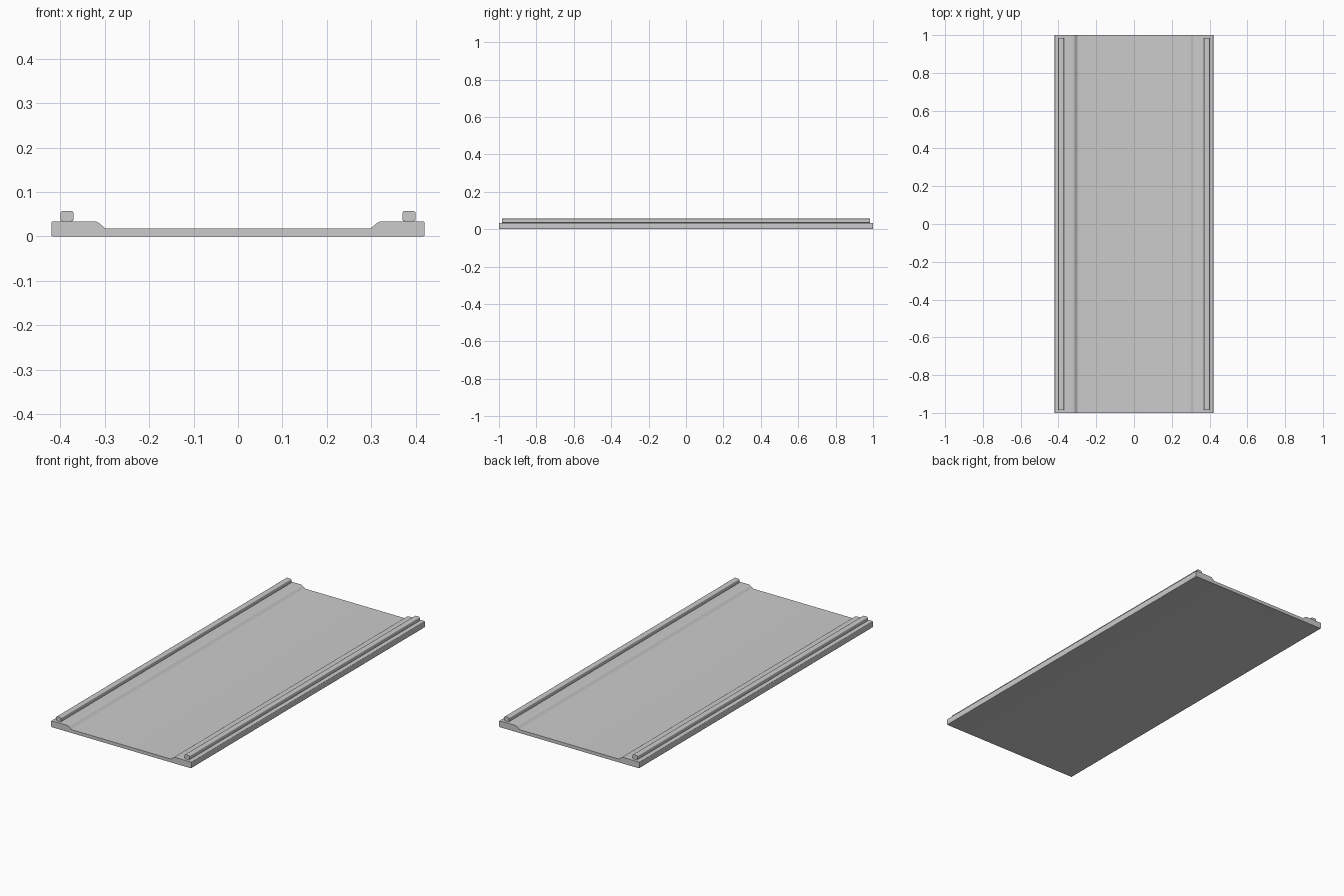
import bpy
import bmesh

old = bpy.data.objects.get("Cube")
if old:
    bpy.data.objects.remove(old, do_unlink=True)

grey = bpy.data.materials.new("light grey")
grey.use_nodes = True
colour = (0.6, 0.6, 0.6, 1)
grey.diffuse_color = colour
grey.node_tree.nodes["Principled BSDF"].inputs["Base Color"].default_value = colour


def extrude_profile(name, points, half_length):
    """Extrude an x-z outline along y; each point is (x, z, corner radius)."""
    bm = bmesh.new()
    count = len(points)
    outline = []
    for i, (x, z, radius) in enumerate(points):
        if radius == 0:
            outline.append((x, z))
            continue
        # Round the corner with a quadratic arc between its two edges
        ends = []
        for nx, nz, _ in (points[i - 1], points[(i + 1) % count]):
            length = ((nx - x) ** 2 + (nz - z) ** 2) ** 0.5
            ends.append((x + (nx - x) * radius / length, z + (nz - z) * radius / length))
        (ax, az), (bx, bz) = ends
        for step in range(5):
            t = step / 4
            u = 1 - t
            outline.append((u * u * ax + 2 * u * t * x + t * t * bx,
                            u * u * az + 2 * u * t * z + t * t * bz))
    face = bm.faces.new([bm.verts.new((x, -half_length, z)) for x, z in outline])
    moved = bmesh.ops.extrude_face_region(bm, geom=[face])["geom"]
    verts = [v for v in moved if isinstance(v, bmesh.types.BMVert)]
    bmesh.ops.translate(bm, verts=verts, vec=(0, 2 * half_length, 0))
    bmesh.ops.recalc_face_normals(bm, faces=bm.faces)
    mesh = bpy.data.meshes.new(name)
    bm.to_mesh(mesh)
    bm.free()
    mesh.materials.append(grey)
    obj = bpy.data.objects.new(name, mesh)
    bpy.context.collection.objects.link(obj)
    bpy.ops.object.select_all(action="DESELECT")
    obj.select_set(True)
    bpy.context.view_layer.objects.active = obj
    bpy.ops.object.shade_smooth_by_angle(angle=0.6)


# Deck: shallow tray with raised, sloped borders
half = [(0.42, 0, 0.004), (0.42, 0.034, 0.004), (0.317, 0.034, 0.008), (0.299, 0.018, 0.003)]
mirrored = [(-x, z, r) for x, z, r in reversed(half)]
extrude_profile("deck", half + mirrored, 1.0)

# Rails: rounded bars along both borders
for side, name in ((1, "left_rail"), (-1, "right_rail")):
    inner, outer = side * 0.37, side * 0.4
    bar = [(inner, 0.034, 0.006), (outer, 0.034, 0.006),
           (outer, 0.057, 0.006), (inner, 0.057, 0.006)]
    extrude_profile(name, bar, 0.985)
